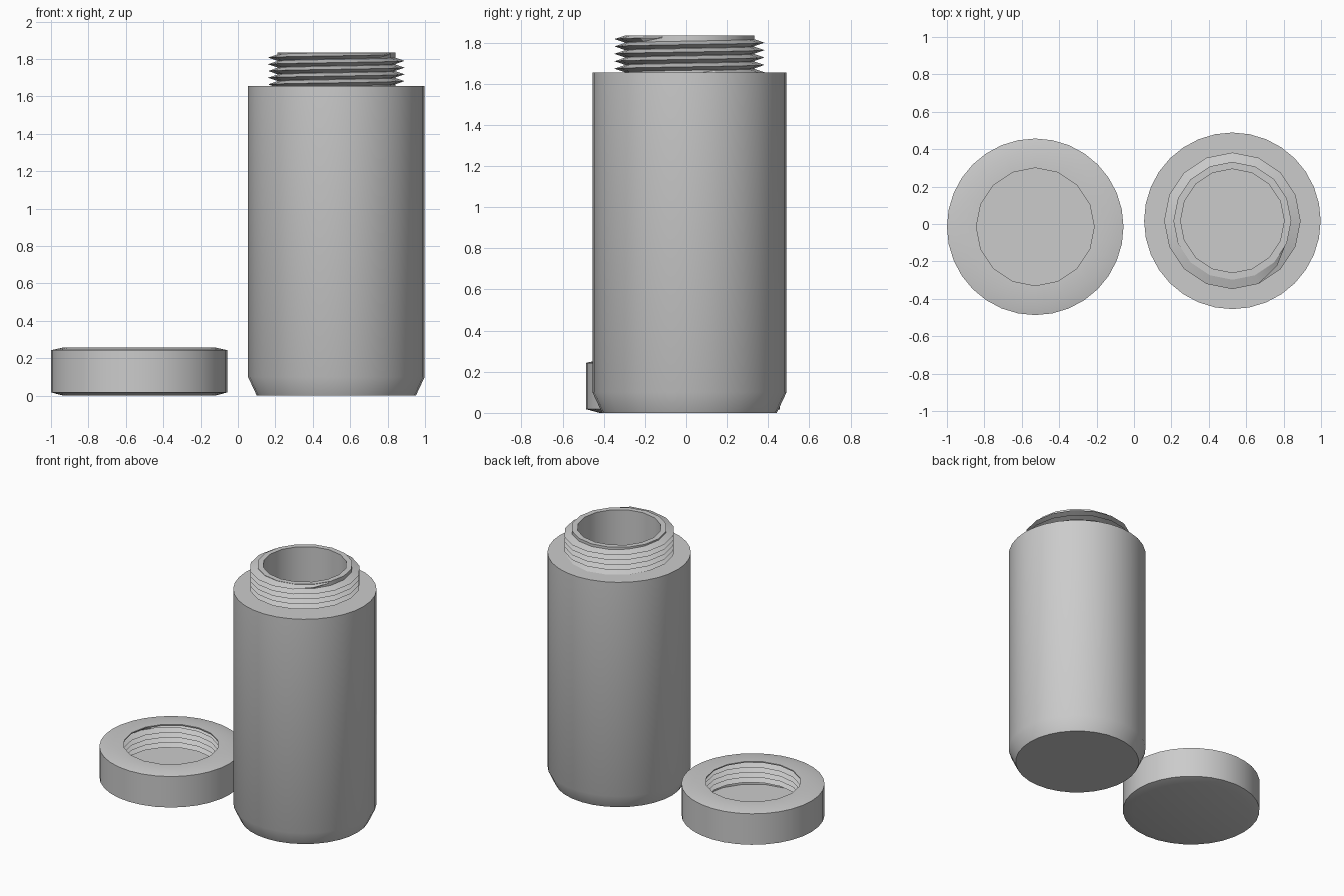
import bpy, bmesh, math

cube = bpy.data.objects.get("Cube")
if cube:
    bpy.data.objects.remove(cube, do_unlink=True)

SIDES = 32
PITCH = 0.036

grey = bpy.data.materials.new("plain grey")
grey.use_nodes = True
colour = (0.6, 0.6, 0.6, 1)
grey.diffuse_color = colour
grey.node_tree.nodes["Principled BSDF"].inputs["Base Color"].default_value = colour


def finish(bm, name, centre):
    bmesh.ops.recalc_face_normals(bm, faces=bm.faces)
    mesh = bpy.data.meshes.new(name)
    bm.to_mesh(mesh)
    bm.free()
    mesh.materials.append(grey)
    ob = bpy.data.objects.new(name, mesh)
    ob.location = centre
    bpy.context.collection.objects.link(ob)
    bpy.ops.object.select_all(action='DESELECT')
    ob.select_set(True)
    bpy.context.view_layer.objects.active = ob
    bpy.ops.object.shade_smooth_by_angle(angle=math.radians(30))
    return ob


def lathe(name, profile, centre):
    """Turn a profile; rings narrower than 0.4 become 16-sided."""
    bm = bmesh.new()
    rings = []
    for r, z in profile:
        ring = []
        for i in range(SIDES):
            a = 2 * math.pi * i / SIDES
            k = r * math.cos(2 * math.pi / SIDES) if r < 0.4 and i % 2 else r
            ring.append(bm.verts.new((k * math.cos(a), k * math.sin(a), z)))
        rings.append(ring)
    for low, high in zip(rings, rings[1:]):
        for i in range(SIDES):
            j = (i + 1) % SIDES
            bm.faces.new((low[i], low[j], high[j], high[i]))
    bm.faces.new(rings[0])
    bm.faces.new(rings[-1])
    return finish(bm, name, centre)


def thread(name, base, tip, z_start, steps, z_max, centre):
    """Right-handed triangular ridge, 16 steps per turn, fading at both ends."""
    bm = bmesh.new()
    rings = []
    for i in range(steps + 1):
        a = 2 * math.pi * i / 16
        z = z_start + PITCH * i / 16
        fade = min(1, i / 2, (steps - i) / 2)
        r_tip = base + (tip - base) * fade
        section = ((base, z - PITCH / 2), (r_tip, z), (base, z + PITCH / 2))
        rings.append([bm.verts.new((r * math.cos(a), r * math.sin(a), min(h, z_max)))
                      for r, h in section])
    for low, high in zip(rings, rings[1:]):
        for i in range(3):
            j = (i + 1) % 3
            bm.faces.new((low[i], low[j], high[j], high[i]))
    bm.faces.new(rings[0])
    bm.faces.new(rings[-1])
    return finish(bm, name, centre)


# Jar with shoulder, neck and cavity
jar_centre = (0.526, 0.017, 0)
lathe("jar_body", [(0.425, 0), (0.472, 0.1), (0.472, 1.655), (0.315, 1.655),
                   (0.315, 1.835), (0.277, 1.835), (0.277, 0.1)], jar_centre)
thread("neck_thread", 0.312, 0.365, 1.646, 79, 1.834, jar_centre)

# Upturned cap with threaded bore
cap_centre = (-0.528, -0.015, 0)
lathe("cap_shell", [(0.405, 0), (0.472, 0.018), (0.472, 0.243), (0.405, 0.258),
                    (0.315, 0.258), (0.315, 0.25), (0.365, 0.235), (0.365, 0.07)],
      cap_centre)
thread("cap_thread", 0.366, 0.316, 0.075, 72, 0.25, cap_centre)
